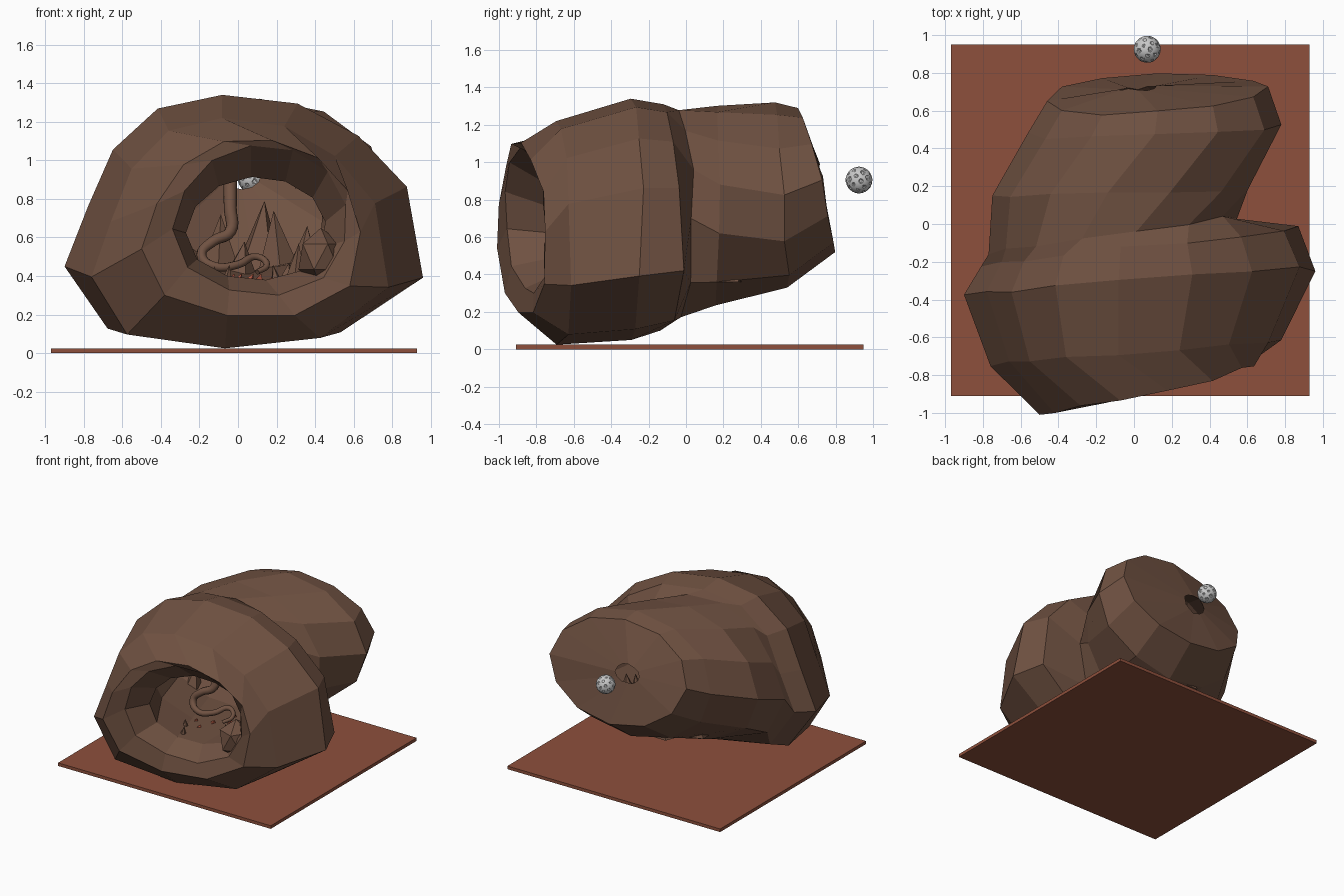
import bpy, bmesh, math, random
from mathutils import Vector, Matrix

if "Cube" in bpy.data.objects:
    bpy.data.objects.remove(bpy.data.objects["Cube"])

random.seed(4)


def material(name, rgb):
    m = bpy.data.materials.new(name)
    m.diffuse_color = (*rgb, 1)
    m.use_nodes = True
    m.node_tree.nodes["Principled BSDF"].inputs["Base Color"].default_value = m.diffuse_color
    return m


ROCK = material("brown rock", (0.162, 0.084, 0.054))
CLAY = material("red clay", (0.27, 0.080, 0.045))
EMBER = material("ember red", (0.50, 0.11, 0.06))
MOON = material("pale grey", (0.58, 0.58, 0.58))


def finish(bm, name, mat):
    bmesh.ops.recalc_face_normals(bm, faces=bm.faces)
    me = bpy.data.meshes.new(name)
    bm.to_mesh(me)
    bm.free()
    me.materials.append(mat)
    ob = bpy.data.objects.new(name, me)
    bpy.context.collection.objects.link(ob)
    return ob


# Ground slab
bm = bmesh.new()
bmesh.ops.create_cube(bm, size=1, matrix=Matrix.Translation((-0.02, 0.02, 0.0125))
                      @ Matrix.Diagonal((1.90, 1.86, 0.025, 1)))
finish(bm, "ground_slab", CLAY)

# Cave shell: one closed loft, from the rear hole over the outside and back through the inside
SECTION = [(-1, -.38), (-.87, .1), (-.73, .56), (-.48, .89), (-.12, 1), (.3, .93),
           (.64, .67), (.91, .26), (1, -.47), (.54, -.91), (-.1, -1), (-.76, -.88)]
N = len(SECTION)
# left x, right x, bottom z, top z, centre y, y per x, y per z, share of the squat section
OUTSIDE = [
    (-.08, .12, .85, 1.00, .72, 0, 0, 0),
    (-.46, .71, .52, 1.29, .69, .05, -.27, 0),
    (-.56, .78, .33, 1.32, .50, .04, -.06, 0),
    (-.75, .68, .22, 1.32, .16, .03, 0, .3),
    (-.77, .62, .14, 1.31, -.05, .14, 0, .6),
    (-.81, .87, .10, 1.31, -.12, .12, 0, 1),
    (-.90, .96, .05, 1.34, -.30, .07, 0, 1),
    (-.76, .78, .025, 1.22, -.68, .09, 0, 1),
    (-.50, .70, .17, 1.13, -.87, .22, -.05, .6),
]
INSIDE = [
    (-.34, .61, .29, 1.09, -.85, .24, -.05, .3),
    (-.27, .48, .37, .92, -.66, .20, 0, .2),
    (-.50, .62, .36, 1.10, -.35, .10, 0, .3),
    (-.60, .50, .36, 1.16, 0, .05, 0, .3),
    (-.42, .60, .44, 1.18, .44, 0, 0, 0),
]
bm = bmesh.new()
rings = []
for r, (x0, x1, z0, z1, cy, sx, sz, w) in enumerate(OUTSIDE + INSIDE):
    cx, cz, rx, rz = (x0 + x1) / 2, (z0 + z1) / 2, (x1 - x0) / 2, (z1 - z0) / 2
    ring = []
    for i, (u, v) in enumerate(SECTION):
        a = math.pi - 2 * math.pi * i / N
        x = cx + rx * (w * u + (1 - w) * math.cos(a))
        z = cz + rz * (w * v + (1 - w) * math.sin(a))
        y = cy + sx * (x - cx) + sz * (z - cz) + random.uniform(-.015, .015)
        if r > len(OUTSIDE):
            z = max(z, 0.38)          # flat cave floor
        ring.append(bm.verts.new((x, y, z)))
    rings.append(ring)
for k, ring in enumerate(rings):
    nxt = rings[(k + 1) % len(rings)]
    for i in range(N):
        j = (i + 1) % N
        bm.faces.new((ring[i], ring[j], nxt[j], nxt[i]))
finish(bm, "cave_shell", ROCK)


def spike(bm, x, y, z, r, h, lean=(0, 0), sides=5):
    """Low-poly rock spike standing on (x, y, z)."""
    tip = bm.verts.new((x + lean[0], y + lean[1], z + h))
    turn = random.uniform(0, 6)
    base = [bm.verts.new((x + r * math.cos(turn + 2 * math.pi * i / sides),
                          y + r * math.sin(turn + 2 * math.pi * i / sides), z))
            for i in range(sides)]
    for i in range(sides):
        bm.faces.new((base[i], base[(i + 1) % sides], tip))
    bm.faces.new(base[::-1])


# Stalagmites at the back wall, and spike clusters on the floor
bm = bmesh.new()
for x, y, h, r in [(.10, .42, .43, .16), (.22, .34, .38, .14), (-.10, .40, .36, .14),
                   (.34, .22, .30, .12), (-.28, .26, .30, .13), (.0, .26, .22, .11),
                   (-.42, .0, .26, .10), (.40, .0, .24, .09)]:
    spike(bm, x, y, .36, r, h, (random.uniform(-.04, .04), .03))
for x, y, h, r in [(.30, -.55, .20, .06), (.25, -.52, .10, .05), (.36, -.52, .12, .05),
                   (-.06, -.62, .09, .03), (-.12, -.50, .08, .03), (.20, -.42, .09, .03)]:
    spike(bm, x, y, .37, r, h, (random.uniform(-.02, .02), 0))
finish(bm, "stalagmites", ROCK)

# Stalactites on the ceiling
bm = bmesh.new()
for x, y, h in [(-.25, .05, .22), (.18, -.05, .20), (.3, .1, .25), (-.1, .25, .2)]:
    spike(bm, x, y, 1.15, .06, -h - .05)
finish(bm, "stalactites", ROCK)

# Boulder on the right side of the mouth
bm = bmesh.new()
bmesh.ops.create_icosphere(bm, subdivisions=1, radius=1,
                           matrix=Matrix.Translation((.43, -.64, .50))
                           @ Matrix.Diagonal((.13, .14, .15, 1)))
finish(bm, "mouth_boulder", ROCK)

# Ember shards lying on the floor
bm = bmesh.new()
for x, y in [(0, -.33), (.1, -.25), (-.12, -.38), (.18, -.36), (-.04, -.45), (.06, -.15)]:
    spike(bm, x, y, .378, .028, .035, (.02, 0), 3)
finish(bm, "ember_shards", EMBER)

# Curling root hanging from the ceiling and coiling on the floor
path = [(-.03, -.05, 1.14), (-.04, -.14, .90), (-.04, -.21, .75), (-.04, -.25, .63),
        (-.13, -.28, .58), (-.19, -.30, .51), (-.12, -.34, .45), (0, -.31, .46),
        (.10, -.25, .50), (.15, -.28, .46), (.10, -.34, .42)]
cu = bpy.data.curves.new("curling_root", 'CURVE')
cu.dimensions = '3D'
cu.bevel_depth = 0.035
cu.bevel_resolution = 2
cu.resolution_u = 5
cu.use_fill_caps = True
sp = cu.splines.new('BEZIER')
sp.bezier_points.add(len(path) - 1)
for i, (bp, co) in enumerate(zip(sp.bezier_points, path)):
    bp.co = co
    bp.handle_left_type = bp.handle_right_type = 'AUTO'
    bp.radius = 1.1 - 0.07 * i
cu.materials.append(ROCK)
bpy.context.collection.objects.link(bpy.data.objects.new("curling_root", cu))

# Cratered moon behind the rear hole
bm = bmesh.new()
bmesh.ops.create_icosphere(bm, subdivisions=5, radius=1)
craters = []
for i in range(40):                   # evenly spread crater centres
    z = 1 - (2 * i + 1) / 40
    a = i * 2.39996
    q = math.sqrt(1 - z * z)
    craters.append((Vector((q * math.cos(a), q * math.sin(a), z)), random.uniform(.10, .2)))
for v in bm.verts:
    n = v.co.normalized()
    for c, rad in craters:
        if n.angle(c) < rad:
            v.co = n * (0.95 if n.angle(c) < rad * .8 else 1.01)
bmesh.ops.transform(bm, verts=bm.verts, matrix=Matrix.Translation((.07, .925, .905))
                    @ Matrix.Scale(.071, 4))
finish(bm, "moon", MOON)
